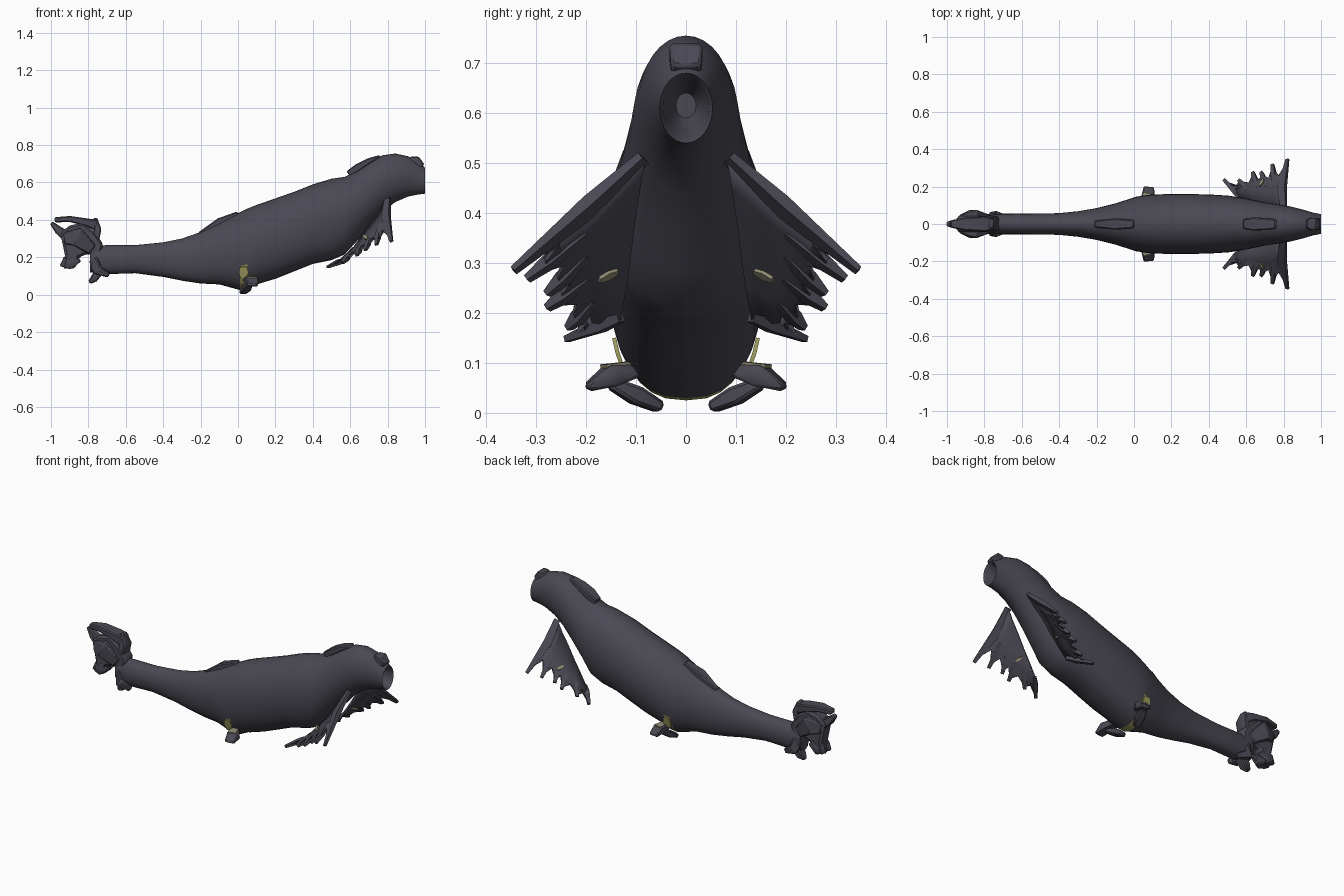
import bpy, bmesh, math
from mathutils import Vector

cube = bpy.data.objects.get("Cube")
if cube:
    bpy.data.objects.remove(cube, do_unlink=True)


def material(name, color):
    m = bpy.data.materials.new(name)
    m.use_nodes = True
    m.diffuse_color = (*color, 1)
    bsdf = next(n for n in m.node_tree.nodes if n.type == 'BSDF_PRINCIPLED')
    bsdf.inputs["Base Color"].default_value = (*color, 1)
    bsdf.inputs["Roughness"].default_value = 0.8
    return m


HIDE = material("dark slate hide", (.068, .065, .086))
YELLOW = material("olive yellow", (.36, .35, .12))
TAN = material("dull tan", (.27, .25, .17))


def finish(name, bm, mats, mirror=False, angle=35, bevel=0):
    bmesh.ops.recalc_face_normals(bm, faces=bm.faces)
    mesh = bpy.data.meshes.new(name)
    bm.to_mesh(mesh)
    bm.free()
    obj = bpy.data.objects.new(name, mesh)
    bpy.context.collection.objects.link(obj)
    for m in mats:
        mesh.materials.append(m)
    bpy.ops.object.select_all(action='DESELECT')
    obj.select_set(True)
    bpy.context.view_layer.objects.active = obj
    bpy.ops.object.shade_smooth_by_angle(angle=math.radians(angle))
    if bevel:
        b = obj.modifiers.new("Bevel", 'BEVEL')
        b.width, b.segments = bevel, 1
    if mirror:
        obj.modifiers.new("Mirror", 'MIRROR').use_axis = (False, True, False)
    return obj


def skin(bm, rings):
    """Join equal closed rings with quads."""
    n = len(rings[0])
    for a, b in zip(rings, rings[1:]):
        for i in range(n):
            j = (i + 1) % n
            bm.faces.new((a[i], a[j], b[j], b[i]))


def add_bar(bm, pts, sizes, ref=(0, 0, 1)):
    """Tapered box following a path; sizes are (half width, half height)."""
    pts = [Vector(p) for p in pts]
    rings = []
    for i, p in enumerate(pts):
        d = (pts[min(i + 1, len(pts) - 1)] - pts[max(i - 1, 0)]).normalized()
        side = d.cross(Vector(ref)).normalized()
        up = side.cross(d)
        w, h = sizes[i]
        rings.append([bm.verts.new(p + side * w * a + up * h * b)
                      for a, b in ((1, 1), (-1, 1), (-1, -1), (1, -1))])
    skin(bm, rings)
    bm.faces.new(rings[0])
    bm.faces.new(rings[-1])


def bar(name, pts, sizes, mirror=False, ref=(0, 0, 1), mat=HIDE, bevel=.006):
    bm = bmesh.new()
    add_bar(bm, pts, sizes, ref)
    return finish(name, bm, [mat], mirror, bevel=bevel)


def prism(name, outline, half, bevel=.012):
    """Side outline in x and z, given thickness across y."""
    bm = bmesh.new()
    rings = [[bm.verts.new((x, y, z)) for x, z in outline] for y in (-half, half)]
    skin(bm, rings)
    for r in rings:
        bm.faces.new(r)
    return finish(name, bm, [HIDE], bevel=bevel)


# Body: stations of x, bottom, top, half width
STATIONS = [(-.79, .12, .26, .045), (-.7, .11, .265, .055), (-.55, .115, .265, .055),
            (-.4, .095, .28, .058), (-.3, .075, .3, .068), (-.2, .06, .335, .085),
            (-.1, .055, .385, .11), (.01, .025, .44, .145), (.05, .03, .46, .152),
            (.1, .055, .48, .158), (.2, .085, .515, .16), (.3, .125, .55, .16),
            (.4, .165, .59, .158), (.5, .185, .62, .152), (.57, .215, .63, .142),
            (.63, .28, .66, .13), (.7, .36, .705, .115), (.77, .44, .745, .105),
            (.84, .495, .755, .093), (.91, .525, .74, .075), (.96, .535, .71, .06),
            (1, .54, .68, .053)]
# Mouth: the same skin turning back inside
MOUTH = [(.985, .55, .67, .046), (.93, .565, .66, .038), (.88, .59, .64, .02)]
SIDES = 32
bm = bmesh.new()
rings = []
for x, lo, hi, w in STATIONS + MOUTH:
    ring = []
    for k in range(SIDES):
        t = math.tau * k / SIDES
        c, s = math.cos(t), math.sin(t)
        power = .78 if s < 0 and x < .6 else 1
        y = math.copysign(abs(c) ** power, c) * w
        ring.append(bm.verts.new((x, y, (lo + hi) / 2 + s * (hi - lo) / 2)))
    rings.append(ring)
skin(bm, rings)
bm.faces.new(rings[0])
bm.faces.new(rings[-1])
# Yellow band around the belly
for f in bm.faces:
    c = f.calc_center_median()
    if .01 < c.x < .05 and c.z < .15:
        f.material_index = 1
finish("body", bm, [HIDE, YELLOW], angle=50)

# Back ridges and snout block
bar("rear_back_ridge", [(-.21, 0, .325), (-.1, 0, .392), (0, 0, .436)],
    [(.018, .008), (.03, .018), (.022, .01)])
bar("front_back_ridge", [(.59, 0, .645), (.64, 0, .68), (.7, 0, .715), (.76, 0, .74)],
    [(.025, .018), (.035, .02), (.032, .015), (.025, .008)])
bar("snout_block", [(.92, 0, .725), (.955, 0, .72), (.985, 0, .685)],
    [(.024, .015), (.033, .022), (.03, .016)])
bar("crest_spike", [(.6, 0, .65), (.63, 0, .69)], [(.012, .012), (.004, .004)])

# Front fins: rays with root, knuckle and tip, joined by a web
ROOTS = [(.80, .085, .51), (.76, .095, .45), (.71, .105, .385),
         (.67, .112, .32), (.625, .12, .255), (.58, .13, .19)]
KNUCKLES = [(.79, .19, .415), (.755, .2, .36), (.71, .2, .315),
            (.66, .195, .27), (.605, .185, .225), (.54, .17, .175)]
TIPS = [(.82, .345, .285), (.74, .318, .268), (.68, .278, .238),
        (.635, .278, .21), (.56, .235, .17), (.48, .238, .148)]
web_normal = Vector((-.5, .57, .64))
bm = bmesh.new()
rows = []
for r, k, t in zip(ROOTS, KNUCKLES, TIPS):
    r, k, t = Vector(r), Vector(k), Vector(t)
    rows.append([r, k, k.lerp(t, .45), k.lerp(t, .85)])
for a, b in zip(rows, rows[1:]):
    notch = (a[2] + b[2]) / 2
    for quad in ((a[0], a[1], b[1], b[0]), (a[1], a[2], b[2], b[1]),
                 (a[2], a[3], notch), (notch, b[3], b[2])):
        bm.faces.new([bm.verts.new(p) for p in quad])
bmesh.ops.remove_doubles(bm, verts=bm.verts, dist=.0005)
web = finish("front_fin_webs", bm, [HIDE])
solid = web.modifiers.new("Thickness", 'SOLIDIFY')
solid.thickness, solid.offset = .014, 0
web.modifiers.new("Mirror", 'MIRROR').use_axis = (False, True, False)

bm = bmesh.new()
for i, (r, k, t) in enumerate(zip(ROOTS, KNUCKLES, TIPS)):
    wide = .024 if i == 0 else .013
    start = Vector(r) if i in (0, 5) else Vector(k)
    mid = Vector(k) if i in (0, 5) else Vector(k).lerp(Vector(t), .6)
    add_bar(bm, [start, mid, t], [(wide * .7, .008), (wide, .013), (.009, .006)],
            web_normal)
finish("front_fin_rays", bm, [HIDE], True)

# Tan spots on both faces of each front fin
bm = bmesh.new()
for spot, step in (((.69, .212, .297), .017), ((.66, .165, .285), -.017)):
    c = Vector(spot) + web_normal * step
    along = Vector((.45, .8, -.36)).normalized()
    add_bar(bm, [c - along * .022, c, c + along * .022],
            [(.006, .004), (.011, .004), (.006, .004)], web_normal)
finish("front_fin_spots", bm, [TAN], True)

# Rear fins: an outer paddle, an inner foot and a tan cap
bar("rear_fin_paddles", [(.05, .1, .085), (.075, .15, .075), (.08, .198, .05)],
    [(.026, .012), (.034, .022), (.028, .008)], True)
bar("rear_fin_feet", [(.06, .15, .06), (.045, .1, .035), (.025, .052, .011)],
    [(.02, .012), (.024, .018), (.02, .011)], True)
bar("rear_fin_caps", [(.06, .112, .099), (.075, .165, .093)],
    [(.02, .004), (.024, .004)], True, mat=TAN, bevel=0)
# Yellow side patch at the base of each rear fin
bar("rear_fin_patches", [(.03, .125, .085), (.03, .137, .12), (.03, .144, .15)],
    [(.004, .016), (.004, .026), (.004, .018)], True, (1, 0, 0), YELLOW, 0)

# Tail: chunky core, hooked upper bar and lower toes
prism("tail_core", [(-.95, .33), (-.9, .37), (-.83, .385), (-.77, .34), (-.72, .27),
                    (-.74, .18), (-.8, .22), (-.85, .2), (-.87, .14), (-.94, .14),
                    (-.925, .21)], .042)
bar("tail_cheeks", [(-.93, .035, .3), (-.86, .05, .31), (-.78, .035, .24)],
    [(.014, .03), (.026, .05), (.014, .03)], True)
bar("tail_upper_bar", [(-.98, 0, .4), (-.9, 0, .405), (-.8, 0, .385), (-.755, 0, .37)],
    [(.02, .014), (.035, .016), (.04, .022), (.03, .03)])
bar("tail_upper_hook", [(-.765, 0, .41), (-.75, 0, .35), (-.765, 0, .28)],
    [(.022, .012), (.036, .02), (.036, .02)], ref=(1, 0, 0))
bar("tail_end_tip", [(-.998, 0, .385), (-.96, 0, .345), (-.9, 0, .3)],
    [(.012, .01), (.022, .022), (.03, .03)])
bar("tail_end_spur", [(-.94, .02, .18), (-.9, .03, .16), (-.86, .025, .2)],
    [(.012, .03), (.018, .025), (.015, .03)], True)
bar("tail_lower_toes", [(-.77, .025, .19), (-.75, .045, .13), (-.69, .035, .105)],
    [(.016, .03), (.024, .026), (.014, .014)], True)
bar("tail_lower_claw", [(-.74, 0, .13), (-.77, 0, .085), (-.795, 0, .065)],
    [(.03, .025), (.026, .02), (.012, .01)])
